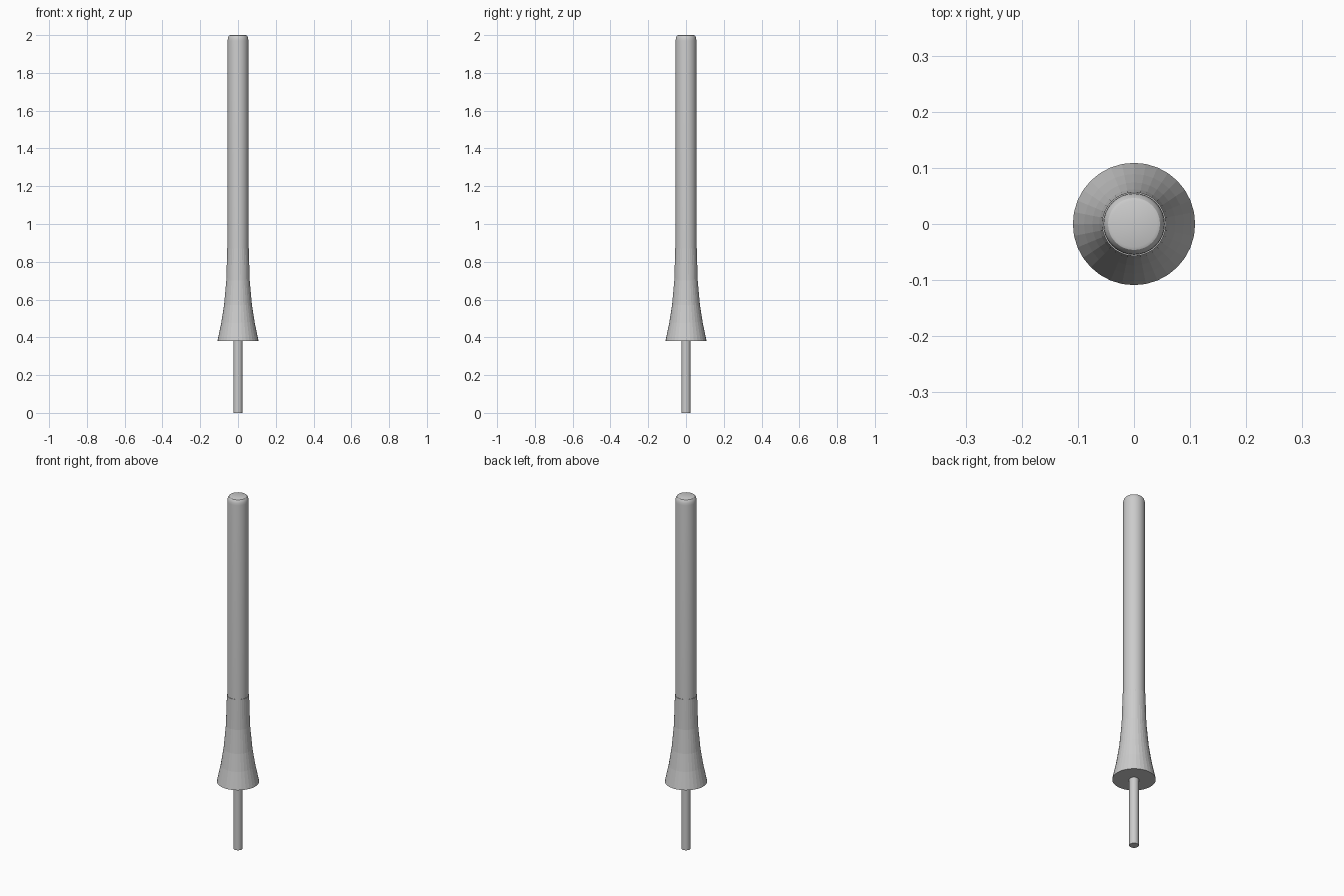
import bpy, bmesh, math

if "Cube" in bpy.data.objects:
    bpy.data.objects.remove(bpy.data.objects["Cube"])

SEGMENTS = 32


def lathe(name, profile, smooth=False):
    """Revolve (radius, z) points, listed bottom to top, and cap both ends."""
    bm = bmesh.new()
    rings = []
    for r, z in profile:
        rings.append([bm.verts.new((r * math.cos(math.tau * i / SEGMENTS),
                                    r * math.sin(math.tau * i / SEGMENTS), z))
                      for i in range(SEGMENTS)])
    for low, high in zip(rings, rings[1:]):
        for i in range(SEGMENTS):
            j = (i + 1) % SEGMENTS
            bm.faces.new((low[i], low[j], high[j], high[i]))
    bm.faces.new(rings[0][::-1])
    bm.faces.new(rings[-1])
    mesh = bpy.data.meshes.new(name)
    bm.to_mesh(mesh)
    bm.free()
    obj = bpy.data.objects.new(name, mesh)
    bpy.context.collection.objects.link(obj)
    if smooth:
        bpy.ops.object.select_all(action='DESELECT')
        obj.select_set(True)
        bpy.context.view_layer.objects.active = obj
        bpy.ops.object.shade_smooth_by_angle(angle=math.radians(30))
    return obj


# Thin pin below the flare
lathe("mounting_pin", [(0.024, 0), (0.024, 0.38)], True)

# Flared sleeve around the bottom of the rod
lathe("flared_base", [(0.109, 0.38), (0.089, 0.475), (0.074, 0.57),
                      (0.062, 0.70), (0.057, 0.87)])

# Long rod with a rounded top edge and flat tip
tip = [(0.041 + 0.014 * math.cos(a), 1.97 + 0.03 * math.sin(a))
       for a in (math.radians(22.5 * k) for k in range(5))]
lathe("rod", [(0.055, 0.38)] + tip, True)
